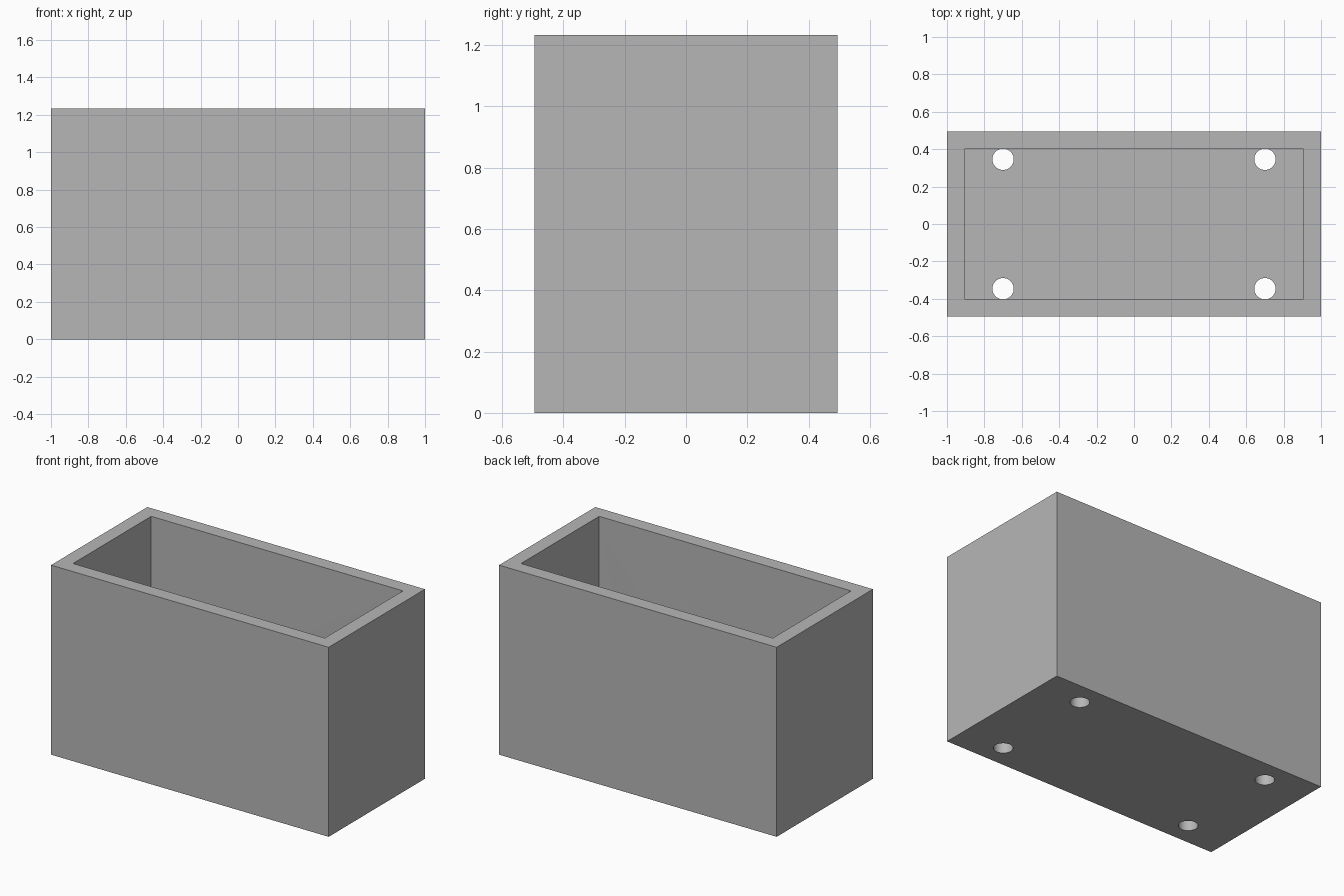
import bpy
import math

if "Cube" in bpy.data.objects:
    bpy.data.objects.remove(bpy.data.objects["Cube"], do_unlink=True)

WIDTH, DEPTH, HEIGHT = 2.0, 0.99, 1.234
WALL = 0.093
HOLE_X, HOLE_Y, HOLE_RADIUS = 0.70, 0.346, 0.057

# Plain grey material
grey = bpy.data.materials.new("grey")
grey.use_nodes = True
colour = (0.47, 0.47, 0.47, 1.0)
grey.diffuse_color = colour
grey.node_tree.nodes["Principled BSDF"].inputs["Base Color"].default_value = colour


def box(name, size, base_z):
    bpy.ops.mesh.primitive_cube_add(size=1, location=(0, 0, base_z + size[2] / 2))
    obj = bpy.context.object
    obj.name = name
    obj.scale = size
    bpy.ops.object.transform_apply(location=True, rotation=False, scale=True)
    obj.data.materials.append(grey)
    return obj


def cut(target, cutter):
    cutter.hide_render = True
    mod = target.modifiers.new("cut", "BOOLEAN")
    mod.operation = "DIFFERENCE"
    mod.solver = "EXACT"
    mod.object = cutter
    bpy.context.view_layer.objects.active = target
    bpy.ops.object.modifier_apply(modifier=mod.name)
    bpy.data.objects.remove(cutter, do_unlink=True)


# Open-topped planter box
planter = box("planter_box", (WIDTH, DEPTH, HEIGHT), 0)
cut(planter, box("cavity_cutter", (WIDTH - 2 * WALL, DEPTH - 2 * WALL, HEIGHT), WALL))

# Round drain holes through the floor, one near each corner
for sx in (-1, 1):
    for sy in (-1, 1):
        bpy.ops.mesh.primitive_cylinder_add(
            vertices=48, radius=HOLE_RADIUS, depth=4 * WALL,
            location=(sx * HOLE_X, sy * HOLE_Y, 0))
        hole = bpy.context.object
        hole.name = "drain_hole_cutter"
        hole.data.materials.append(grey)
        cut(planter, hole)

# Smooth hole walls, crisp box edges
bpy.ops.object.select_all(action="DESELECT")
planter.select_set(True)
bpy.context.view_layer.objects.active = planter
bpy.ops.object.shade_smooth_by_angle(angle=math.radians(30))
